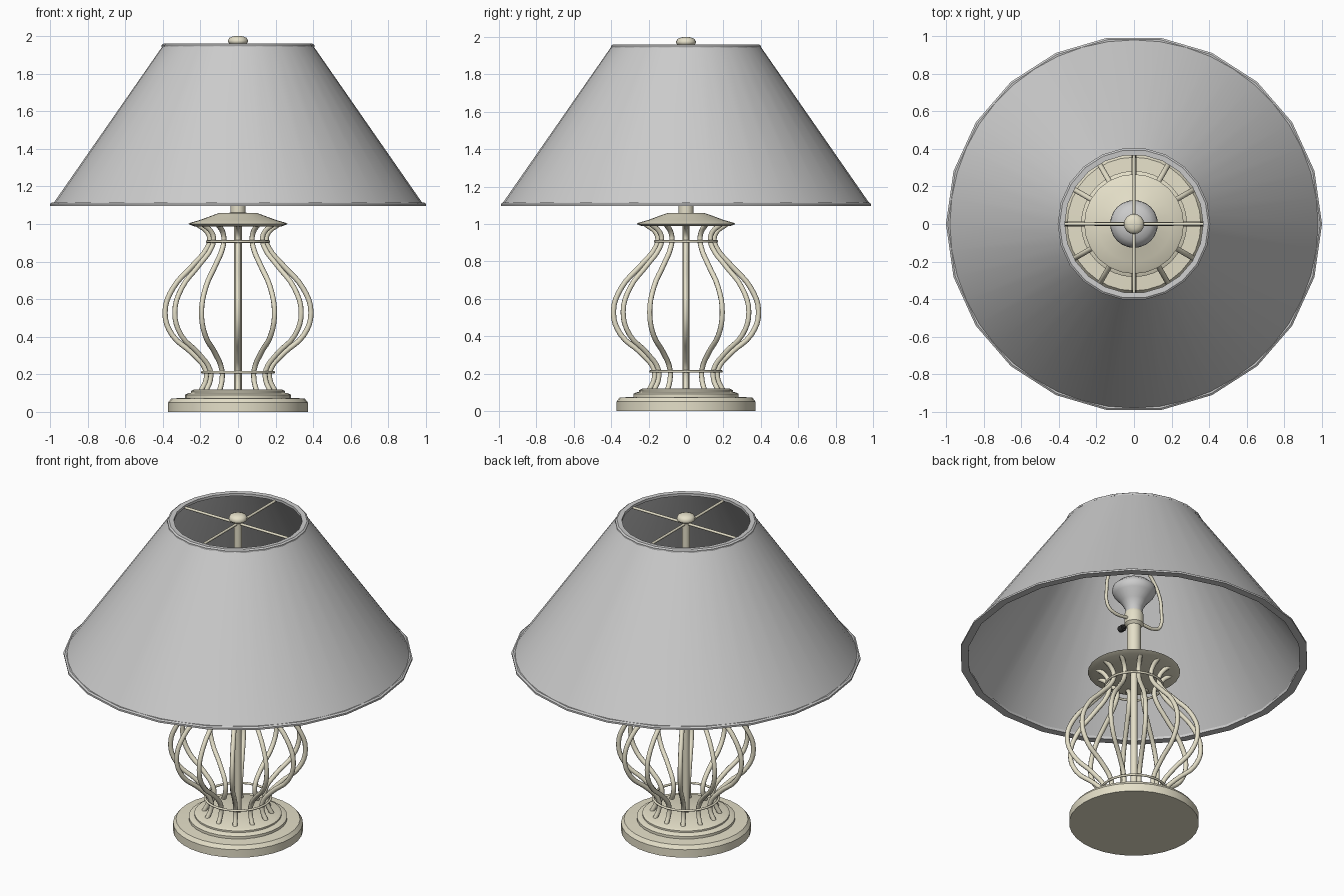
import bpy
from math import pi, sin, cos

if "Cube" in bpy.data.objects:
    bpy.data.objects.remove(bpy.data.objects["Cube"])

cream = bpy.data.materials.new("cream_metal")
cream.diffuse_color = (0.78, 0.74, 0.58, 1)
cream.use_nodes = True
cream.node_tree.nodes["Principled BSDF"].inputs["Base Color"].default_value = cream.diffuse_color
dark = bpy.data.materials.new("dark_plastic")
dark.diffuse_color = (0.03, 0.03, 0.03, 1)
dark.use_nodes = True
dark.node_tree.nodes["Principled BSDF"].inputs["Base Color"].default_value = dark.diffuse_color


def lathe(name, profile, sides, mat=None, closed=False, angle=35):
    """Revolve (radius, z) points about z; open profiles get end caps."""
    verts = [(r * cos(2 * pi * i / sides), r * sin(2 * pi * i / sides), z)
             for r, z in profile for i in range(sides)]
    n = len(profile)
    faces = []
    for k in range(n if closed else n - 1):
        a, b = k * sides, (k + 1) % n * sides
        for i in range(sides):
            j = (i + 1) % sides
            faces.append((a + i, a + j, b + j, b + i))
    if not closed:
        faces.append(tuple(reversed(range(sides))))
        faces.append(tuple(range((n - 1) * sides, n * sides)))
    me = bpy.data.meshes.new(name)
    me.from_pydata(verts, [], faces)
    ob = bpy.data.objects.new(name, me)
    bpy.context.collection.objects.link(ob)
    return finish(ob, mat, angle)


def finish(ob, mat, angle=35):
    if mat:
        ob.data.materials.append(mat)
    bpy.ops.object.select_all(action='DESELECT')
    bpy.context.view_layer.objects.active = ob
    ob.select_set(True)
    if ob.type == 'MESH':
        bpy.ops.object.shade_smooth_by_angle(angle=angle * pi / 180)
    return ob


def wire(name, paths, radius, mat, smooth=True):
    """Round wires following one or more point paths."""
    cu = bpy.data.curves.new(name, 'CURVE')
    cu.dimensions = '3D'
    cu.bevel_depth = radius
    cu.bevel_resolution = 2
    cu.use_fill_caps = True
    cu.resolution_u = 4
    for pts in paths:
        sp = cu.splines.new('BEZIER')
        sp.bezier_points.add(len(pts) - 1)
        for bp, p in zip(sp.bezier_points, pts):
            bp.co = p
            bp.handle_left_type = bp.handle_right_type = 'AUTO' if smooth else 'VECTOR'
    ob = bpy.data.objects.new(name, cu)
    bpy.context.collection.objects.link(ob)
    bpy.ops.object.select_all(action='DESELECT')
    bpy.context.view_layer.objects.active = ob
    ob.select_set(True)
    bpy.ops.object.convert(target='MESH')
    return finish(bpy.context.object, mat, 60)


def ring(name, major, minor, z, mat):
    bpy.ops.mesh.primitive_torus_add(major_radius=major, minor_radius=minor, location=(0, 0, z),
                                     major_segments=24, minor_segments=8)
    bpy.context.object.name = name
    return finish(bpy.context.object, mat, 60)


# Stepped base
lathe("base", [(0.372, 0), (0.372, 0.05), (0.355, 0.072), (0.282, 0.076), (0.282, 0.092),
               (0.265, 0.1), (0.25, 0.102), (0.25, 0.112), (0.235, 0.12)], 32, cream)

# Cage of twelve bowed wires with two binding rings
bow = [(0.195, 0.115), (0.17, 0.17), (0.172, 0.225), (0.24, 0.31), (0.35, 0.41), (0.388, 0.53),
       (0.345, 0.66), (0.24, 0.78), (0.165, 0.87), (0.15, 0.92), (0.165, 0.96), (0.215, 0.998)]
wire("cage_wires", [[(r * cos(k * pi / 6), r * sin(k * pi / 6), z) for r, z in bow]
                    for k in range(12)], 0.014, cream)
ring("lower_cage_ring", 0.19, 0.007, 0.212, cream)
ring("upper_cage_ring", 0.165, 0.007, 0.907, cream)

# Cap over the cage, centre pole and socket
lathe("cage_cap", [(0.235, 0.988), (0.265, 1.0), (0.255, 1.006), (0.2, 1.022), (0.13, 1.048),
                   (0.1, 1.058), (0.04, 1.06)], 24, cream)
lathe("centre_pole", [(0.02, 0.1), (0.02, 1.0)], 12, cream)
lathe("neck", [(0.04, 1.05), (0.04, 1.31)], 16, cream)
lathe("socket", [(0.04, 1.3), (0.056, 1.315), (0.056, 1.375), (0.048, 1.395)], 16, cream)

# Reflector bulb
lathe("bulb", [(0.047, 1.385), (0.052, 1.42), (0.075, 1.46), (0.115, 1.505), (0.127, 1.53),
               (0.122, 1.555), (0.09, 1.585), (0.045, 1.598), (0.01, 1.6)], 24, angle=60)

# Switch knob on the socket
wire("switch_stem", [[(0, -0.04, 1.335), (0, -0.1, 1.335)]], 0.009, dark, False)
wire("switch_knob", [[(0, -0.09, 1.335), (0, -0.125, 1.335)]], 0.02, dark, False)

# Harp around the bulb
half = [(0.17, 1.345), (0.2, 1.38), (0.205, 1.47), (0.19, 1.57), (0.13, 1.67), (0.06, 1.73)]
harp = [(0.03, 0, 1.34)] + [(x, 0, z) for x, z in half] + [(0, 0, 1.75)]
wire("harp", [harp + [(-x, 0, z) for x, _, z in reversed(harp[:-1])]], 0.01, cream)

# Upper stem, finial and spider arms
lathe("upper_stem", [(0.023, 1.74), (0.023, 1.965)], 12, cream)
lathe("finial", [(0.03, 1.95), (0.05, 1.962), (0.054, 1.974), (0.045, 1.99),
                 (0.025, 1.998), (0.006, 2.0)], 16, cream, angle=60)
wire("spider_arms", [[(-0.375, 0, 1.94), (0.375, 0, 1.94)],
                     [(0, -0.375, 1.94), (0, 0.375, 1.94)]], 0.008, cream, False)

# Conical shade shell with trim bands at both openings
lathe("shade", [(0.985, 1.105), (0.398, 1.95), (0.375, 1.95), (0.96, 1.105)], 44, closed=True)
for name, inner, outer, z in (("top_trim", 0.368, 0.406, 1.949), ("bottom_trim", 0.955, 1.0, 1.104)):
    lathe(name, [(inner, z - 0.008), (outer, z - 0.008), (outer, z + 0.003), (outer - 0.01, z + 0.01),
                 (inner, z + 0.008)], 22, closed=True)
